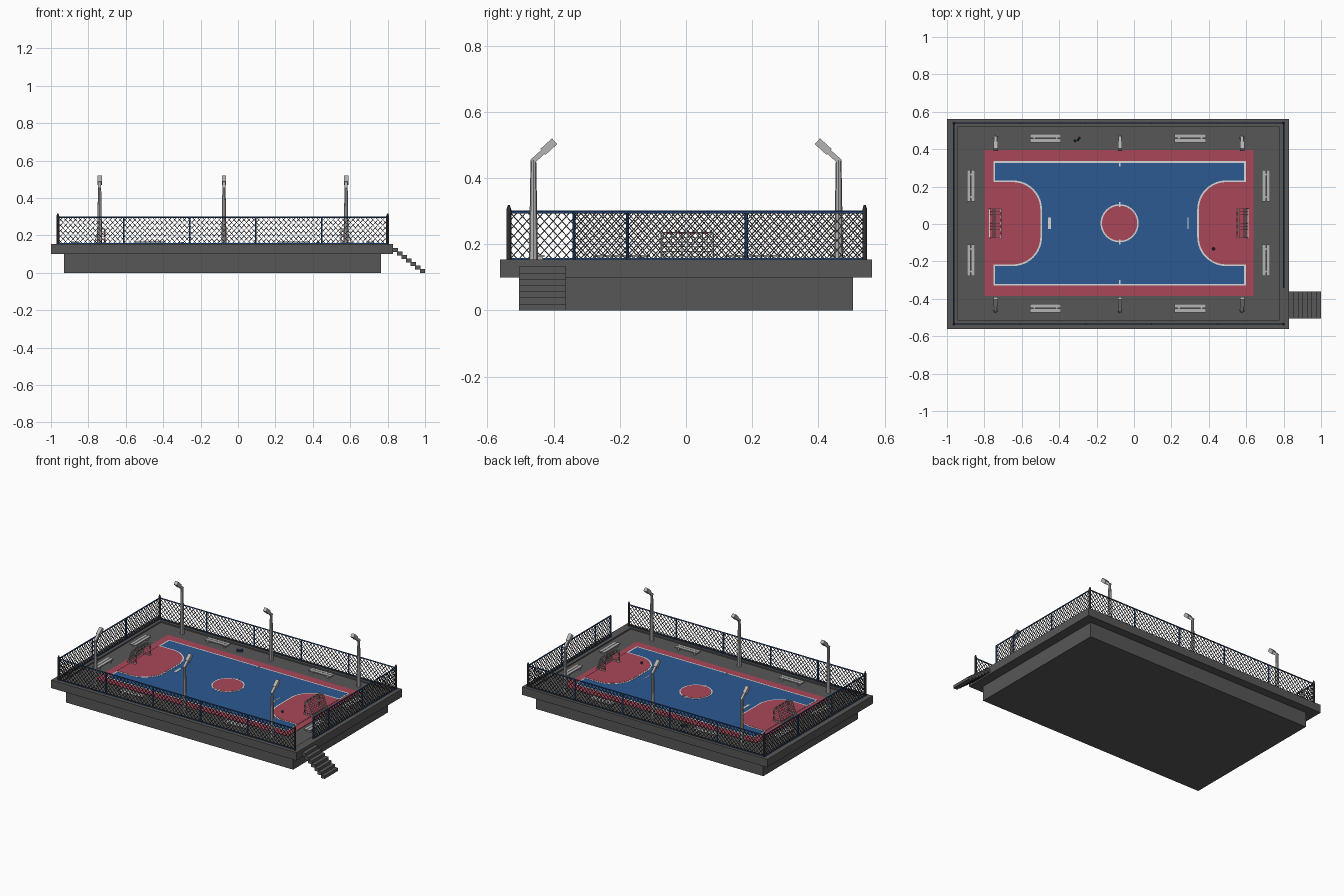
import bpy, bmesh, math
from mathutils import Vector, Matrix

if "Cube" in bpy.data.objects:
    bpy.data.objects.remove(bpy.data.objects["Cube"])


def mat(name, r, g, b):
    m = bpy.data.materials.new(name)
    m.diffuse_color = (r, g, b, 1)
    m.use_nodes = True
    m.node_tree.nodes["Principled BSDF"].inputs["Base Color"].default_value = m.diffuse_color
    return m


CONCRETE = mat("concrete grey", 0.095, 0.095, 0.098)
RED = mat("court red", 0.40, 0.062, 0.10)
BLUE = mat("court blue", 0.026, 0.10, 0.29)
WHITE = mat("line white", 0.68, 0.68, 0.66)
METAL = mat("light metal", 0.46, 0.46, 0.46)
WIRE = mat("dark wire", 0.05, 0.05, 0.055)
NAVY = mat("rail blue", 0.02, 0.075, 0.22)


def finish(name, bm, *mats):
    bmesh.ops.recalc_face_normals(bm, faces=bm.faces)
    me = bpy.data.meshes.new(name)
    bm.to_mesh(me)
    bm.free()
    for m in mats:
        me.materials.append(m)
    ob = bpy.data.objects.new(name, me)
    bpy.context.collection.objects.link(ob)
    return ob


def box(bm, x0, x1, y0, y1, z0, z1):
    m = Matrix.Translation(((x0 + x1) / 2, (y0 + y1) / 2, (z0 + z1) / 2)) @ \
        Matrix.Diagonal((x1 - x0, y1 - y0, z1 - z0, 1))
    bmesh.ops.create_cube(bm, size=1, matrix=m)


def bar(bm, p, q, r, r2=None, sides=4, mi=0):
    p, q = Vector(p), Vector(q)
    d = q - p
    rot = d.to_track_quat('Z', 'Y').to_matrix().to_4x4()
    spin = Matrix.Rotation(math.pi / 4, 4, 'Z') if sides == 4 else Matrix()
    res = bmesh.ops.create_cone(bm, cap_ends=True, segments=sides, radius1=r,
                                radius2=r if r2 is None else r2, depth=d.length,
                                matrix=Matrix.Translation((p + q) / 2) @ rot @ spin)
    for f in {f for v in res['verts'] for f in v.link_faces}:
        f.material_index = mi


def box_part(name, m, *dims):
    bm = bmesh.new()
    box(bm, *dims)
    return finish(name, bm, m)


def plate(name, m, pts, z0, z1):
    bm = bmesh.new()
    f = bm.faces.new([bm.verts.new((x, y, z0)) for x, y in pts])
    res = bmesh.ops.extrude_face_region(bm, geom=[f])
    bmesh.ops.translate(bm, vec=(0, 0, z1 - z0),
                        verts=[v for v in res['geom'] if isinstance(v, bmesh.types.BMVert)])
    return finish(name, bm, m)


# Platform: base, slab and raised rim
FLOOR, RIM = 0.145, 0.154
box_part("base", CONCRETE, -0.93, 0.765, -0.505, 0.505, 0, 0.10)
box_part("slab", CONCRETE, -1, 0.83, -0.562, 0.562, 0.10, FLOOR)
bm = bmesh.new()
box(bm, -1, 0.83, -0.562, -0.517, FLOOR, RIM)
box(bm, -1, 0.83, 0.52, 0.562, FLOOR, RIM)
box(bm, -1, -0.94, -0.517, 0.52, FLOOR, RIM)
box(bm, 0.775, 0.83, -0.517, 0.52, FLOOR, RIM)
finish("rim", bm, CONCRETE)

# Entrance stairs
bm = bmesh.new()
for i in range(7):
    x, z = 0.83 + i * 0.0243, 0.132 - i * 0.0187
    box(bm, x - 0.004, min(x + 0.0255, 1), -0.505, -0.362, max(z - 0.021, 0), z)
finish("stairs", bm, CONCRETE)

# Court surface and painted lines
CX, CY = -0.077, 0.004
X0, X1, Y0, Y1 = -0.752, 0.598, -0.33, 0.337
box_part("court_border", RED, -0.80, 0.64, -0.385, 0.395, FLOOR, 0.1475)
box_part("court_outline", WHITE, X0, X1, Y0, Y1, 0.1475, 0.1485)
box_part("court_field", BLUE, X0 + 0.01, X1 - 0.01, Y0 + 0.01, Y1 - 0.01, 0.1485, 0.1497)


def area(side, inset):
    xe = X0 if side > 0 else X1
    r, hy, depth = 0.155 - inset, 0.229 - inset, 0.26 - inset
    pts = [(xe, CY - hy)]
    for sy, a0 in ((-1, -90), (1, 0)):
        for i in range(13):
            a = math.radians(a0 + i * 7.5)
            pts.append((xe + side * (depth - r + r * math.cos(a)),
                        CY + sy * (hy - r) + r * math.sin(a)))
    return pts + [(xe, CY + hy)]


def circle(r, n=40):
    return [(CX + r * math.cos(i * math.tau / n), CY + r * math.sin(i * math.tau / n))
            for i in range(n)]


for n, s in (("left", 1), ("right", -1)):
    plate(n + "_area_line", WHITE, area(s, 0), 0.149, 0.1507)
    plate(n + "_area", RED, area(s, 0.009), 0.149, 0.1517)
plate("centre_ring", WHITE, circle(0.102), 0.149, 0.1507)
plate("centre_circle", RED, circle(0.094), 0.149, 0.1517)
bm = bmesh.new()
for y, h in ((Y1 - 0.018, 0.012), (Y0 + 0.018, 0.012), (CY + 0.1, 0.014), (CY - 0.1, 0.014)):
    box(bm, CX - 0.004, CX + 0.004, y - h, y + h, 0.149, 0.152)
box(bm, -0.46, -0.444, CY - 0.032, CY + 0.032, 0.149, 0.151)
box(bm, 0.286, 0.292, CY - 0.032, CY + 0.032, 0.149, 0.151)
finish("court_marks", bm, WHITE)

# Fence: diamond wire panels, blue posts and rails, dark corner posts
FX0, FX1, FY0, FY1 = -0.963, 0.80, -0.535, 0.54
ZT = 0.297


def fence(name, fixed, along_x, a, b, posts):
    def P(u, z):
        return (u, fixed, z) if along_x else (fixed, u, z)
    bm = bmesh.new()
    h, step = ZT - RIM, 0.0265
    rise = 1.1
    run = h / rise
    for i in range(int((b - a + run) / step) + 1):
        c = a - run + i * step
        lo, hi = max(c, a), min(c + run, b)
        if hi - lo < 0.003:
            continue
        za, zb = RIM + (lo - c) * rise, RIM + (hi - c) * rise
        bar(bm, P(lo, za), P(hi, zb), 0.0021)
        bar(bm, P(lo, ZT + RIM - za), P(hi, ZT + RIM - zb), 0.0021)
    finish(name + "_wire", bm, WIRE)
    bm = bmesh.new()
    bar(bm, P(a, ZT), P(b, ZT), 0.0042, sides=6)
    bar(bm, P(a, RIM + 0.002), P(b, RIM + 0.002), 0.003)
    for u in posts:
        bar(bm, P(u, RIM - 0.003), P(u, ZT + 0.001), 0.0048, sides=8)
    finish(name + "_frame", bm, NAVY)


xs = [FX0 + (FX1 - FX0) * i / 5 for i in range(1, 5)]
fence("front_fence", FY0, True, FX0, FX1, xs)
fence("back_fence", FY1, True, FX0, FX1, xs)
fence("left_fence", FX0, False, FY0, FY1, (-0.177, 0.182))
fence("right_fence", FX1, False, -0.34, FY1, (-0.338, -0.177, 0.182))
bm = bmesh.new()
for x in (FX0, FX1):
    for y in (FY0, FY1):
        bar(bm, (x, y, RIM - 0.003), (x, y, 0.304), 0.0075, sides=8)
        bar(bm, (x, y, 0.304), (x, y, 0.318), 0.0075, 0.003, sides=8)
finish("corner_posts", bm, WIRE)

# Floodlights: tapered pole with an arm leaning over the court
for i, x in enumerate((-0.74, -0.075, 0.578)):
    for side, s in (("front", -1), ("back", 1)):
        bm = bmesh.new()
        bar(bm, (x, s * 0.461, FLOOR), (x, s * 0.461, 0.455), 0.014, 0.0085, sides=8)
        bar(bm, (x, s * 0.465, 0.449), (x, s * 0.425, 0.485), 0.011)
        bar(bm, (x, s * 0.432, 0.479), (x, s * 0.397, 0.511), 0.0165)
        finish(f"{side}_floodlight_{i + 1}", bm, METAL)


# Benches: two planks on legs
def bench(name, x, y, along_x):
    bm = bmesh.new()

    def b(u0, u1, v0, v1, z0, z1):
        if along_x:
            box(bm, x + u0, x + u1, y + v0, y + v1, z0, z1)
        else:
            box(bm, x + v0, x + v1, y + u0, y + u1, z0, z1)
    b(-0.084, 0.084, -0.022, -0.0015, 0.161, 0.167)
    b(-0.084, 0.084, 0.0015, 0.022, 0.161, 0.167)
    for u in (-0.06, 0.06):
        b(u - 0.005, u + 0.005, -0.018, 0.018, FLOOR, 0.161)
    finish(name, bm, METAL)


for n, x in (("left", -0.473), ("right", 0.301)):
    bench("back_bench_" + n, x, 0.458, True)
    bench("front_bench_" + n, x, -0.45, True)
for n, y in (("back", 0.205), ("front", -0.193)):
    bench("left_bench_" + n, -0.872, y, False)
    bench("right_bench_" + n, 0.706, y, False)

# Goals: striped frame, braces and net
for n, xf, s in (("left", -0.712, -1), ("right", 0.55, 1)):
    za, zt, ya, yb = 0.15, 0.234, -0.074, 0.081
    xt, xb = xf + s * 0.03, xf + s * 0.06
    bm = bmesh.new()

    def striped(p, q, k):
        p, q = Vector(p), Vector(q)
        for i in range(k):
            bar(bm, p.lerp(q, i / k), p.lerp(q, (i + 1) / k), 0.0045, mi=i % 2)
    striped((xf, ya, zt), (xf, yb, zt), 9)
    for y in (ya, yb):
        striped((xf, y, za), (xf, y, zt), 5)
        bar(bm, (xf, y, zt), (xt, y, zt), 0.003)
        bar(bm, (xt, y, zt), (xb, y, za), 0.003)
        bar(bm, (xf, y, za + 0.003), (xb, y, za + 0.003), 0.003)
    bar(bm, (xb, ya, za + 0.003), (xb, yb, za + 0.003), 0.003)
    finish(n + "_goal_frame", bm, WHITE, RED)
    bm = bmesh.new()
    for i in range(11):
        y = ya + (yb - ya) * i / 10
        bar(bm, (xf, y, zt), (xt, y, zt), 0.0013)
        bar(bm, (xt, y, zt), (xb, y, za), 0.0013)
    for i in range(7):
        t = i / 6
        x, z = xt + (xb - xt) * t, zt + (za - zt) * t
        bar(bm, (x, ya, z), (x, yb, z), 0.0013)
        for y in (ya, yb):
            bar(bm, (xf, y, z), (x, y, z), 0.0013)
    bar(bm, (xf + s * 0.015, ya, zt), (xf + s * 0.015, yb, zt), 0.0013)
    finish(n + "_goal_net", bm, METAL)

# Loose items: ball on court, bottles by the back bench
bm = bmesh.new()
bmesh.ops.create_icosphere(bm, subdivisions=2, radius=0.008,
                           matrix=Matrix.Translation((0.425, -0.133, 0.159)))
finish("ball", bm, WIRE)
bm = bmesh.new()
for x, y in ((-0.315, 0.445), (-0.30, 0.45), (-0.292, 0.46)):
    bar(bm, (x, y, FLOOR), (x, y, 0.158), 0.006, sides=8)
    bar(bm, (x, y, 0.158), (x, y, 0.165), 0.006, 0.002, sides=8)
finish("bottles", bm, NAVY)
